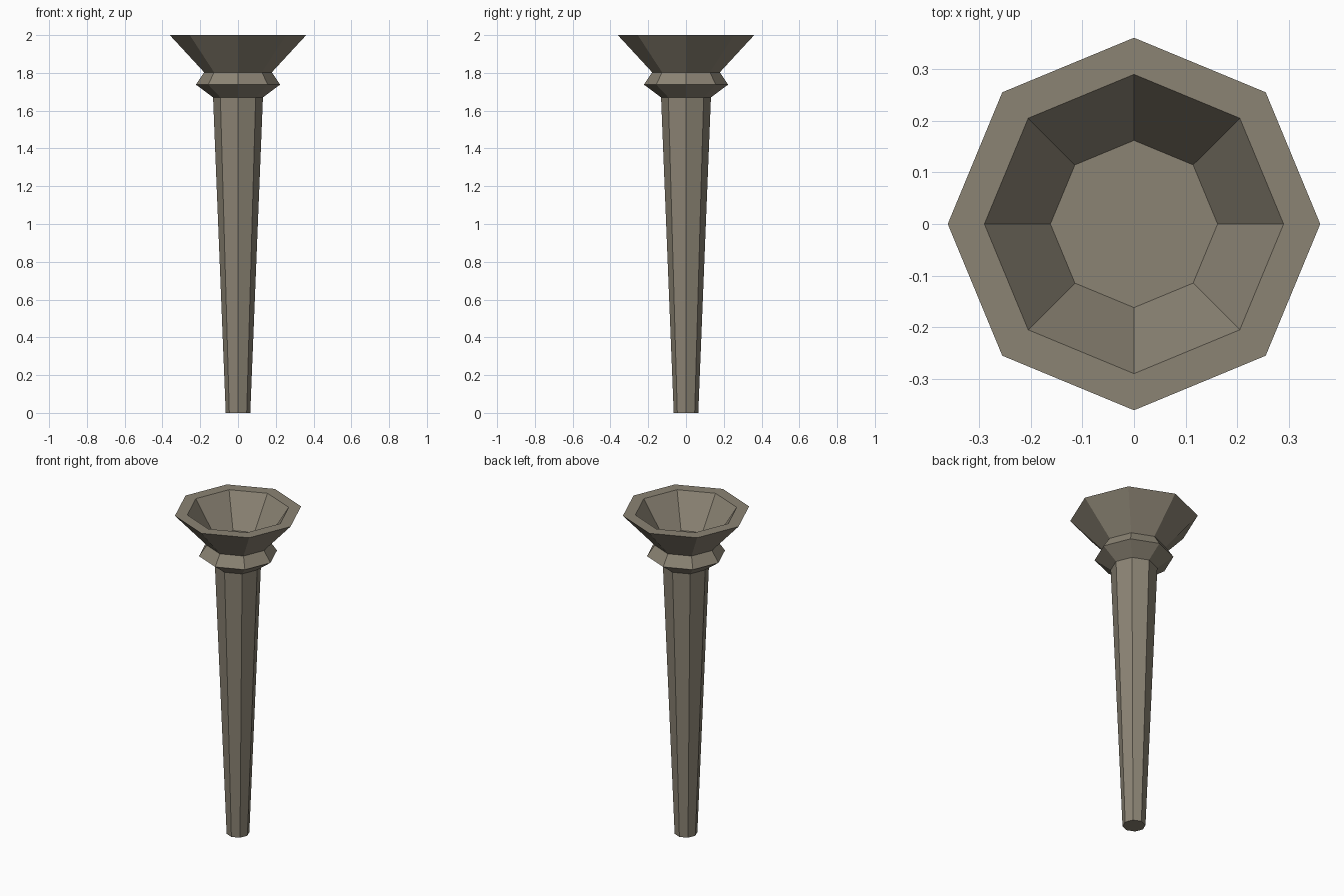
import bpy, bmesh
from math import cos, sin, pi

if "Cube" in bpy.data.objects:
    bpy.data.objects.remove(bpy.data.objects["Cube"])

SIDES = 8
mat = bpy.data.materials.new("weathered_stone")
mat.diffuse_color = (0.26, 0.23, 0.175, 1)
mat.use_nodes = True
mat.node_tree.nodes["Principled BSDF"].inputs["Base Color"].default_value = mat.diffuse_color


def lathe(name, profile):
    """Eight-sided solid from (radius, z) points, capped at both ends."""
    bm = bmesh.new()
    rings = [[bm.verts.new((r * cos(2 * pi * i / SIDES), r * sin(2 * pi * i / SIDES), z))
              for i in range(SIDES)] for r, z in profile]
    for a, b in zip(rings, rings[1:]):
        for i in range(SIDES):
            j = (i + 1) % SIDES
            bm.faces.new((a[i], a[j], b[j], b[i]))
    bm.faces.new(rings[0][::-1])
    bm.faces.new(rings[-1])
    mesh = bpy.data.meshes.new(name)
    bm.to_mesh(mesh)
    bm.free()
    mesh.materials.append(mat)
    obj = bpy.data.objects.new(name, mesh)
    bpy.context.collection.objects.link(obj)
    return obj


# Tapered handle
lathe("shaft", [(0.065, 0), (0.132, 1.67)])
# Flared ring under the bowl
lathe("collar", [(0.132, 1.67), (0.223, 1.738), (0.179, 1.803)])
# Hollow bowl: outer wall, flat rim, inner wall, floor
lathe("bowl", [(0.179, 1.803), (0.361, 2.0), (0.29, 2.0), (0.162, 1.805)])
